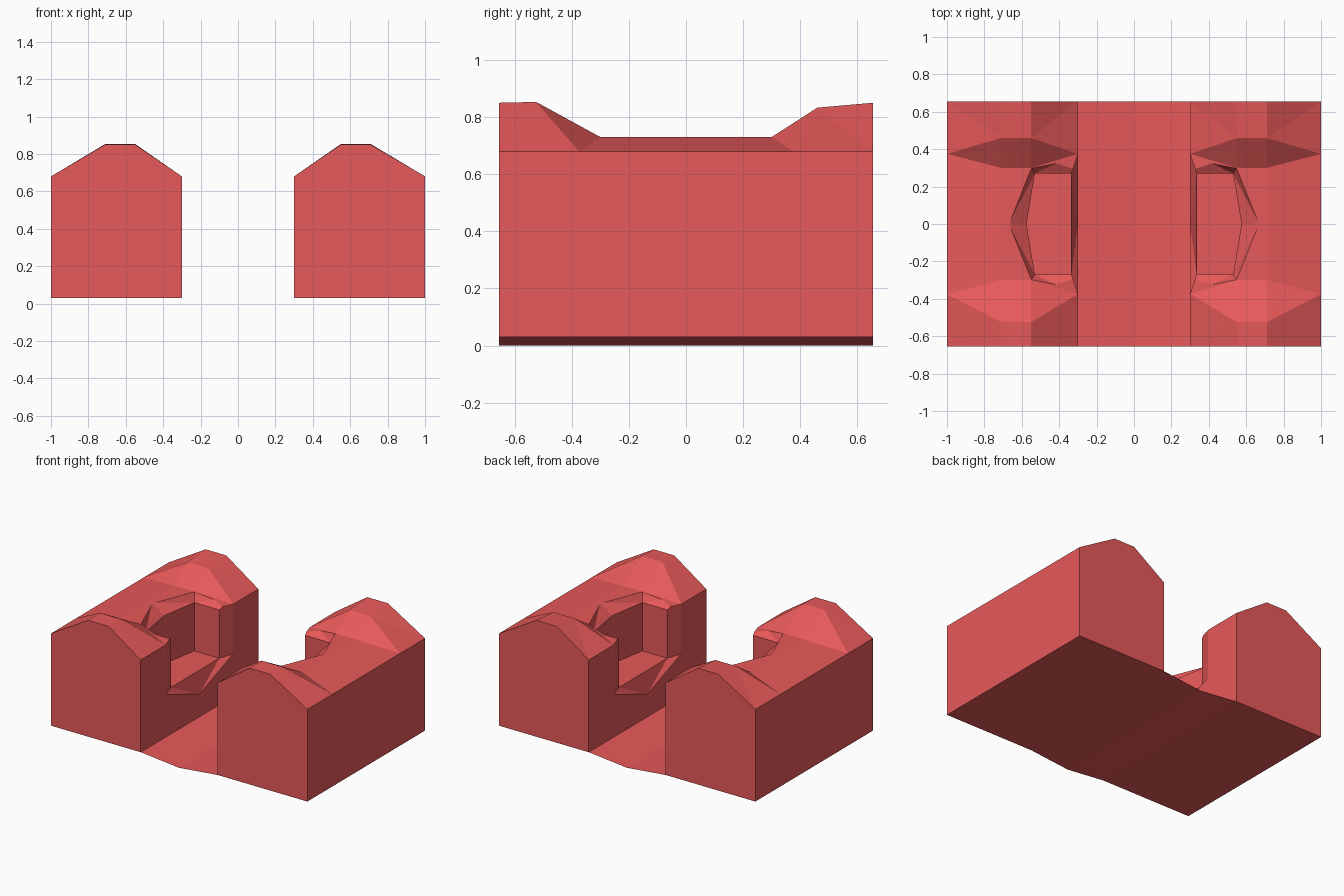
import bpy, bmesh

if "Cube" in bpy.data.objects:
    bpy.data.objects.remove(bpy.data.objects["Cube"])

RED = bpy.data.materials.new("red")
RED.diffuse_color = (0.8, 0.1, 0.1, 1)
RED.use_nodes = True
RED.node_tree.nodes["Principled BSDF"].inputs["Base Color"].default_value = RED.diffuse_color


def make_object(name, bm):
    mesh = bpy.data.meshes.new(name)
    bmesh.ops.recalc_face_normals(bm, faces=bm.faces)
    bm.to_mesh(mesh)
    bm.free()
    obj = bpy.data.objects.new(name, mesh)
    bpy.context.collection.objects.link(obj)
    return obj


def loft(name, sections):
    """Skin a list of equal-length point rings and cap both ends."""
    bm = bmesh.new()
    rings = [[bm.verts.new(p) for p in s] for s in sections]
    n = len(rings[0])
    for a, b in zip(rings, rings[1:]):
        for i in range(n):
            j = (i + 1) % n
            bm.faces.new((a[i], a[j], b[j], b[i]))
    bm.faces.new(rings[0])
    bm.faces.new(rings[-1])
    bmesh.ops.remove_doubles(bm, verts=bm.verts, dist=0.0005)
    bmesh.ops.triangulate(bm, faces=[f for f in bm.faces if len(f.verts) < 6])
    return make_object(name, bm)


def hull(name, points):
    """Convex cutter; each point with y != 0 is mirrored across y."""
    bm = bmesh.new()
    for x, y, z in points:
        for s in ((1, -1) if y else (1,)):
            bm.verts.new((x, s * y, z))
    out = bmesh.ops.convex_hull(bm, input=bm.verts)
    junk = {g for g in out["geom_interior"] + out["geom_unused"]
            if isinstance(g, bmesh.types.BMVert)}
    bmesh.ops.delete(bm, geom=list(junk), context="VERTS")
    obj = make_object(name, bm)
    obj.hide_render = True
    return obj


def section(y_edge, y_crest, z_crest):
    return [(0.30, y_edge, 0.03), (0.30, y_edge, 0.68),
            (0.55, y_crest, z_crest), (0.71, y_crest, z_crest),
            (1.00, y_edge, 0.68), (1.00, y_edge, 0.03)]


# Side block: high crest at both ends, dipped saddle in the middle
block = loft("right_block", [
    section(-0.655, -0.655, 0.85),
    section(-0.375, -0.525, 0.853),
    section(-0.375, -0.30, 0.73),
    section(0.375, 0.30, 0.73),
    section(0.375, 0.46, 0.833),
    section(0.655, 0.655, 0.85)])

# Niche: straight core, chamfered front frame, flared top rim
core = hull("niche_core", [(x, y, z) for z in (0.33, 0.95)
            for x, y in ((0.28, 0.27), (0.53, 0.27), (0.575, 0))])
frame = hull("niche_frame",
             [(x, y, z) for x in (0.2, 0.3)
              for y, z in ((0.375, 0.33), (0, 0.19), (0.375, 0.95))]
             + [(0.335, 0.27, 0.33), (0.335, 0.27, 0.95)])
rim = hull("niche_rim",
           [(0.25, 0.27, 0.67), (0.53, 0.27, 0.67), (0.575, 0, 0.67)]
           + [(x, y, z) for z in (0.735, 0.95)
              for x, y in ((0.25, 0.375), (0.31, 0.375), (0.55, 0.30), (0.67, 0))])
cutters = (core, frame, rim)
for c in cutters:
    mod = block.modifiers.new(c.name, "BOOLEAN")
    mod.operation = "DIFFERENCE"
    mod.solver = "EXACT"
    mod.object = c
bpy.context.view_layer.update()
cut = bpy.data.meshes.new_from_object(
    block.evaluated_get(bpy.context.evaluated_depsgraph_get()))
block.modifiers.clear()
block.data = cut
for c in cutters:
    bpy.data.objects.remove(c)

# Mirrored block on the other side
bm = bmesh.new()
bm.from_mesh(cut)
for v in bm.verts:
    v.co.x *= -1
left = make_object("left_block", bm)

# Shallow V-shaped floor sheet between the blocks
bm = bmesh.new()
rows = [[bm.verts.new((x, y, z)) for x, z in ((-0.3, 0.03), (0, 0), (0.3, 0.03))]
        for y in (-0.655, 0.655)]
for i in range(2):
    bm.faces.new((rows[0][i], rows[0][i + 1], rows[1][i + 1], rows[1][i]))
floor = bpy.data.meshes.new("channel_floor")
bm.to_mesh(floor)
bm.free()
floor_obj = bpy.data.objects.new("channel_floor", floor)
bpy.context.collection.objects.link(floor_obj)

for obj in (block, left, floor_obj):
    obj.data.materials.clear()
    obj.data.materials.append(RED)
